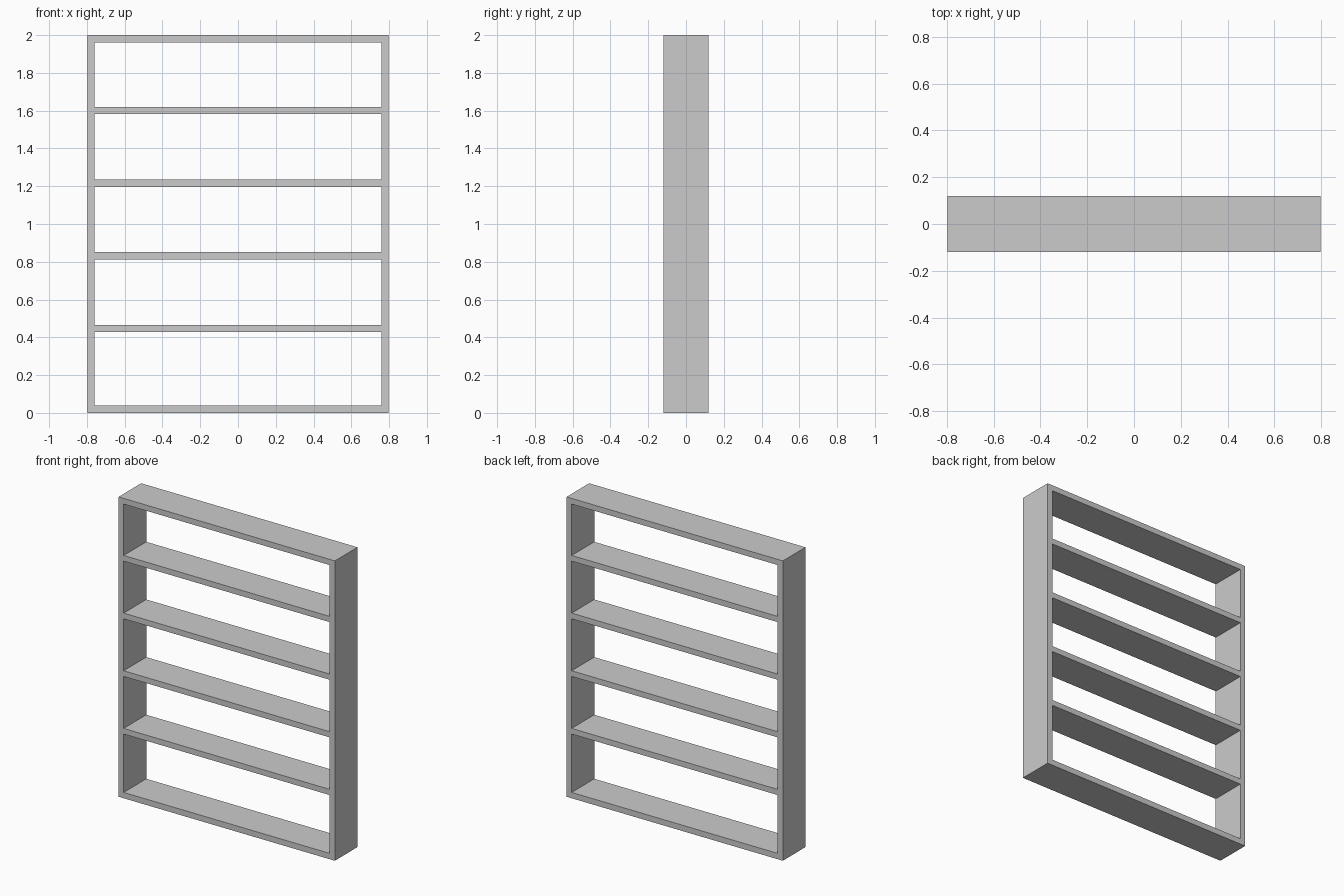
import bpy

if "Cube" in bpy.data.objects:
    bpy.data.objects.remove(bpy.data.objects["Cube"])

W, D, H = 1.596, 0.238, 2.0   # overall size
T = 0.038                     # board thickness


def board(name, size, centre):
    bpy.ops.mesh.primitive_cube_add(size=1, location=centre)
    ob = bpy.context.object
    ob.name = name
    ob.scale = size
    bpy.ops.object.transform_apply(location=False, rotation=False, scale=True)
    return ob


# Upright side panels
for name, s in (("left_side", -1), ("right_side", 1)):
    board(name, (T, D, H), (s * (W - T) / 2, 0, H / 2))

# Horizontal boards fitted between the sides, given by their top surface height
inner = W - 2 * T
tops = {"bottom_board": T + 0.001, "top_board": H}
tops.update({f"shelf_{i + 1}": 0.466 + i * 0.3845 for i in range(4)})
for name, z in tops.items():
    low = 0 if name == "bottom_board" else z - T
    board(name, (inner, D, z - low), (0, 0, (z + low) / 2))
